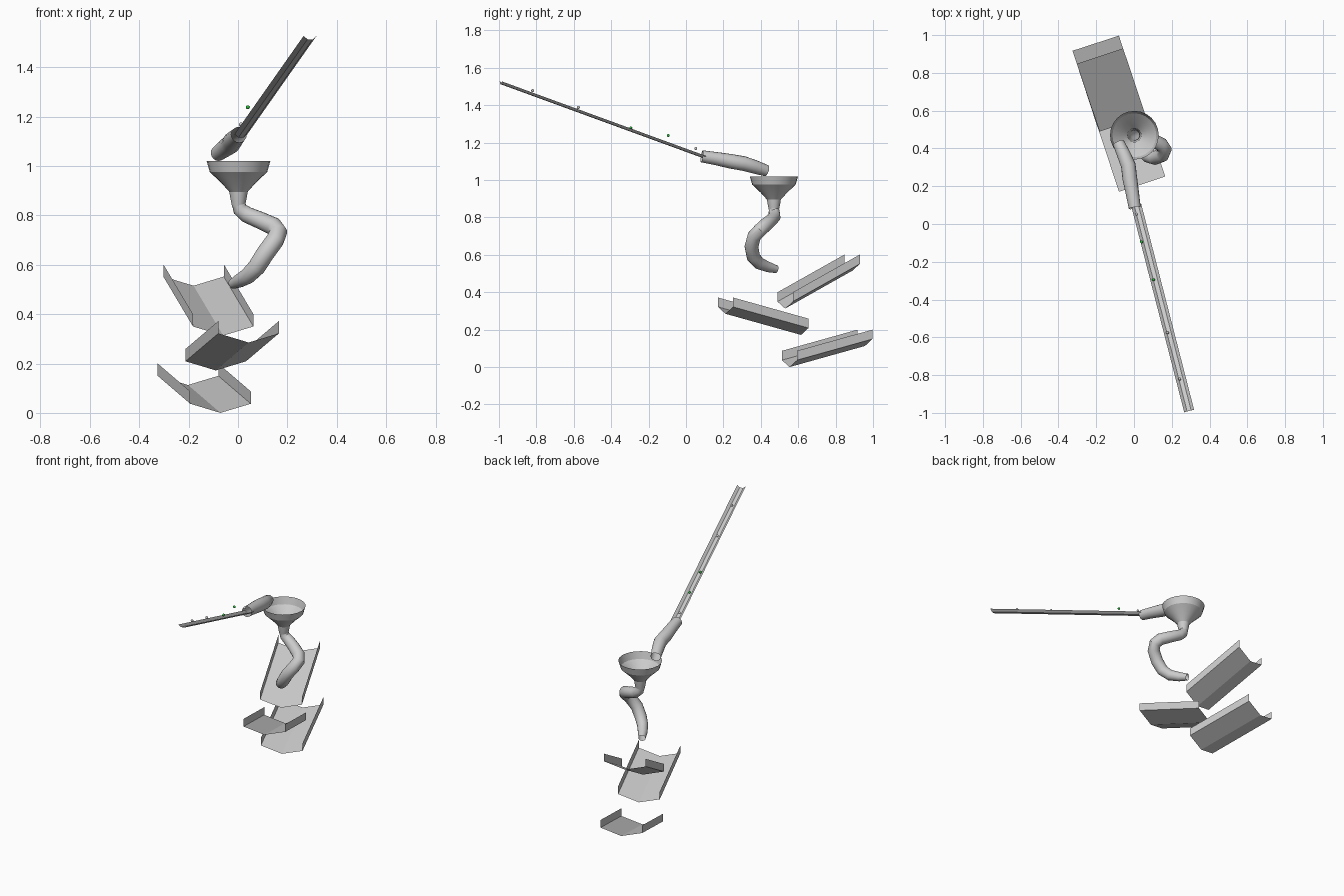
import bpy, bmesh, math
from mathutils import Vector, Quaternion

if "Cube" in bpy.data.objects:
    bpy.data.objects.remove(bpy.data.objects["Cube"])


def material(name, rgb):
    m = bpy.data.materials.new(name)
    m.diffuse_color = (*rgb, 1)
    m.use_nodes = True
    m.node_tree.nodes["Principled BSDF"].inputs["Base Color"].default_value = m.diffuse_color
    return m


GREY = material("light grey", (0.6, 0.6, 0.6))
GREEN = material("green", (0.02, 0.5, 0.04))


def finish(name, bm, mat, smooth=None):
    me = bpy.data.meshes.new(name)
    bmesh.ops.recalc_face_normals(bm, faces=bm.faces)
    bm.to_mesh(me)
    bm.free()
    me.materials.append(mat)
    ob = bpy.data.objects.new(name, me)
    bpy.context.collection.objects.link(ob)
    if smooth:
        bpy.ops.object.select_all(action='DESELECT')
        ob.select_set(True)
        bpy.context.view_layer.objects.active = ob
        bpy.ops.object.shade_smooth_by_angle(angle=math.radians(smooth))
    return ob


def skin(name, rows, closed, mat=GREY, smooth=None):
    """Join successive rows of points with quads."""
    bm = bmesh.new()
    vs = [[bm.verts.new(p) for p in r] for r in rows]
    n = len(rows[0])
    for a, b in zip(vs, vs[1:]):
        for i in range(n if closed else n - 1):
            j = (i + 1) % n
            bm.faces.new((a[i], a[j], b[j], b[i]))
    return finish(name, bm, mat, smooth)


def tube(name, path, sides=16):
    """Open pipe through (x, y, z, radius) points."""
    pts = [Vector(p[:3]) for p in path]
    rows, u, prev = [], None, None
    for i, p in enumerate(pts):
        t = (pts[min(i + 1, len(pts) - 1)] - pts[max(i - 1, 0)]).normalized()
        u = t.orthogonal().normalized() if u is None else (u - t * u.dot(t)).normalized()
        v = t.cross(u)
        r = path[i][3]
        rows.append([p + r * (math.cos(a) * u + math.sin(a) * v)
                     for a in (2 * math.pi * k / sides for k in range(sides))])
    skin(name, rows, True, smooth=35)


def channel(name, start, end, profile):
    """Open channel: profile is (sideways, up) offsets kept vertical."""
    s, e = Vector(start), Vector(end)
    d = e - s
    w = Vector((d.y, -d.x, 0)).normalized()
    rows = [[c + w * a + Vector((0, 0, h)) for a, h in profile] for c in (s, e)]
    skin(name, rows, False)


# long launch rail
channel("launch_rail", (0.012, 0.10, 1.115), (0.292, -0.99, 1.513),
        [(-0.027, 0.014), (-0.011, 0), (0.011, 0), (0.027, 0.014)])

# pipe from rail to funnel
tube("upper_pipe", [(0.004, 0.085, 1.127, 0.032), (-0.008, 0.16, 1.115, 0.035),
                    (-0.022, 0.24, 1.10, 0.039), (-0.03, 0.31, 1.088, 0.039),
                    (-0.055, 0.37, 1.07, 0.036), (-0.082, 0.43, 1.05, 0.031)])

# funnel with neck
cx, cy, N = 0.002, 0.47, 24
profile = [(0.129, 1.02), (0.116, 0.975), (0.07, 0.932), (0.037, 0.895),
           (0.034, 0.875), (0.026, 0.835)]
skin("funnel", [[(cx + r * math.cos(2 * math.pi * k / N), cy + r * math.sin(2 * math.pi * k / N), z)
                 for k in range(N)] for r, z in profile], True, smooth=20)

# winding pipe below the funnel
tube("lower_pipe", [(0.002, 0.47, 0.85, 0.027), (0.008, 0.472, 0.825, 0.030),
                    (0.035, 0.473, 0.803, 0.033), (0.09, 0.45, 0.78, 0.035),
                    (0.145, 0.42, 0.755, 0.037), (0.163, 0.395, 0.732, 0.037),
                    (0.15, 0.365, 0.70, 0.037), (0.11, 0.35, 0.645, 0.037),
                    (0.075, 0.36, 0.59, 0.036), (0.04, 0.39, 0.555, 0.033),
                    (0.005, 0.44, 0.535, 0.028), (-0.02, 0.483, 0.523, 0.021)])

# three zigzag troughs with V floors and upright walls
V = [(-0.129, 0.087), (-0.129, 0.037), (0, 0), (0.129, 0.037), (0.129, 0.087)]
channel("top_trough", (-0.06, 0.53, 0.313), (-0.18, 0.889, 0.515), V)
channel("middle_trough", (0.043, 0.211, 0.285), (-0.09, 0.615, 0.172), V)
channel("bottom_trough", (-0.071, 0.553, 0.0), (-0.2025, 0.957, 0.113), V)

# small marbles
for i, (p, m) in enumerate([((0.04, -0.095, 1.238), GREEN), ((0.103, -0.295, 1.278), GREEN),
                            ((0.012, 0.052, 1.168), GREY), ((0.177, -0.575, 1.388), GREY),
                            ((0.242, -0.82, 1.478), GREY)]):
    bm = bmesh.new()
    bmesh.ops.create_uvsphere(bm, u_segments=12, v_segments=8, radius=0.008)
    bmesh.ops.translate(bm, verts=bm.verts, vec=p)
    finish(f"marble_{i + 1}", bm, m, smooth=60)
